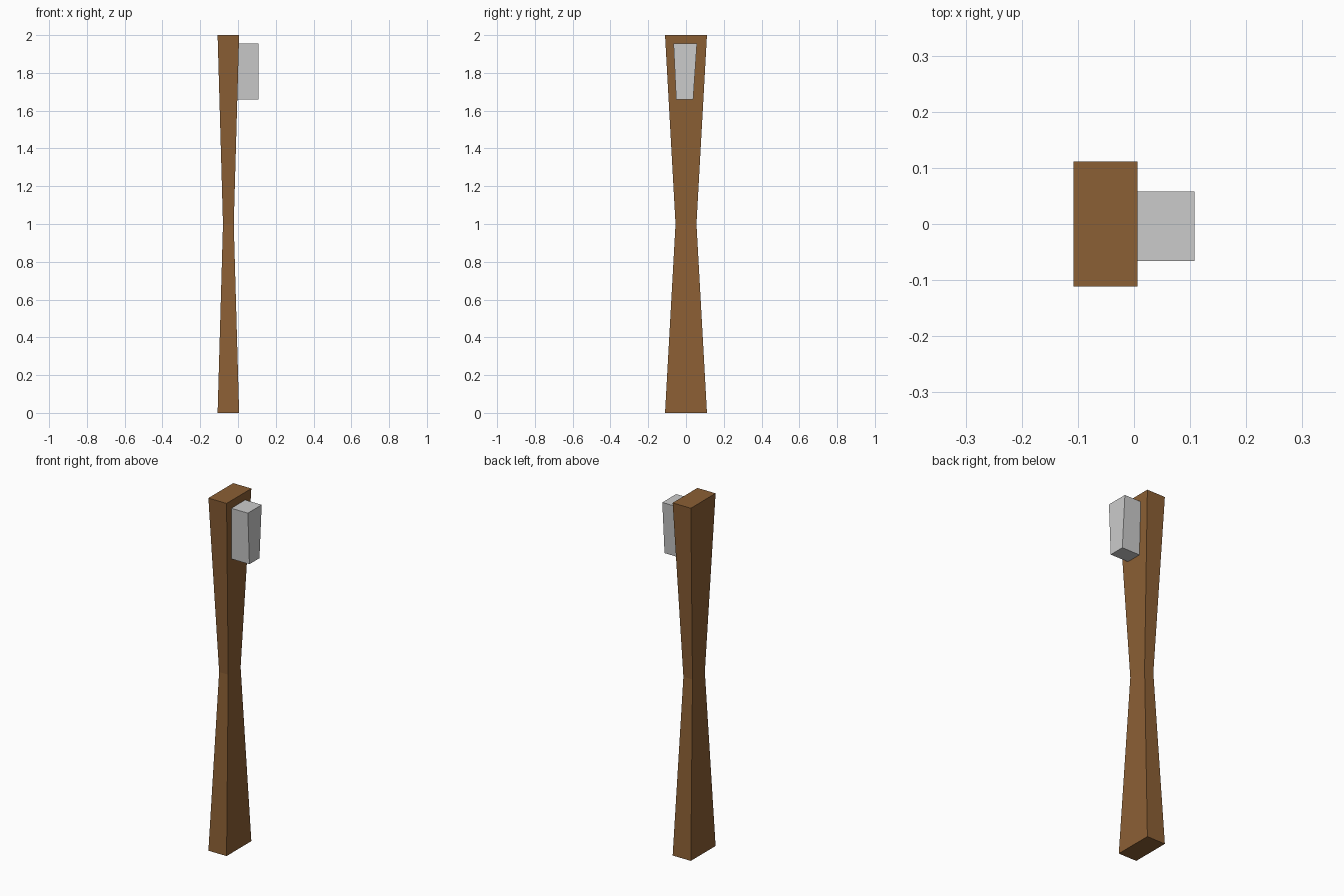
import bpy, bmesh

if "Cube" in bpy.data.objects:
    bpy.data.objects.remove(bpy.data.objects["Cube"])


def loft(name, sections):
    """Closed solid through rectangles given as (z, x0, x1, y0, y1)."""
    bm = bmesh.new()
    rings = []
    for z, x0, x1, y0, y1 in sections:
        corners = ((x0, y0), (x1, y0), (x1, y1), (x0, y1))
        rings.append([bm.verts.new((x, y, z)) for x, y in corners])
    for low, high in zip(rings, rings[1:]):
        for i in range(4):
            j = (i + 1) % 4
            bm.faces.new((low[i], low[j], high[j], high[i]))
    bm.faces.new(rings[0][::-1])
    bm.faces.new(rings[-1])
    bmesh.ops.recalc_face_normals(bm, faces=bm.faces)
    mesh = bpy.data.meshes.new(name)
    bm.to_mesh(mesh)
    bm.free()
    obj = bpy.data.objects.new(name, mesh)
    bpy.context.collection.objects.link(obj)
    return obj


# Wooden handle, pinched at mid height
end = (-0.108, 0.006, -0.111, 0.111)
waist = (-0.0795, -0.0225, -0.0555, 0.0555)
handle = loft("handle", [(0, *end), (1, *waist), (2, *end)])
wood = bpy.data.materials.new("wood")
wood.diffuse_color = (0.26, 0.115, 0.035, 1)
wood.use_nodes = True
wood.node_tree.nodes["Principled BSDF"].inputs["Base Color"].default_value = wood.diffuse_color
handle.data.materials.append(wood)

# Grey tapered block fixed to the side near the top
loft("head_block", [(1.66, -0.006, 0.108, -0.052, 0.038),
                    (1.955, -0.006, 0.108, -0.066, 0.058)])
